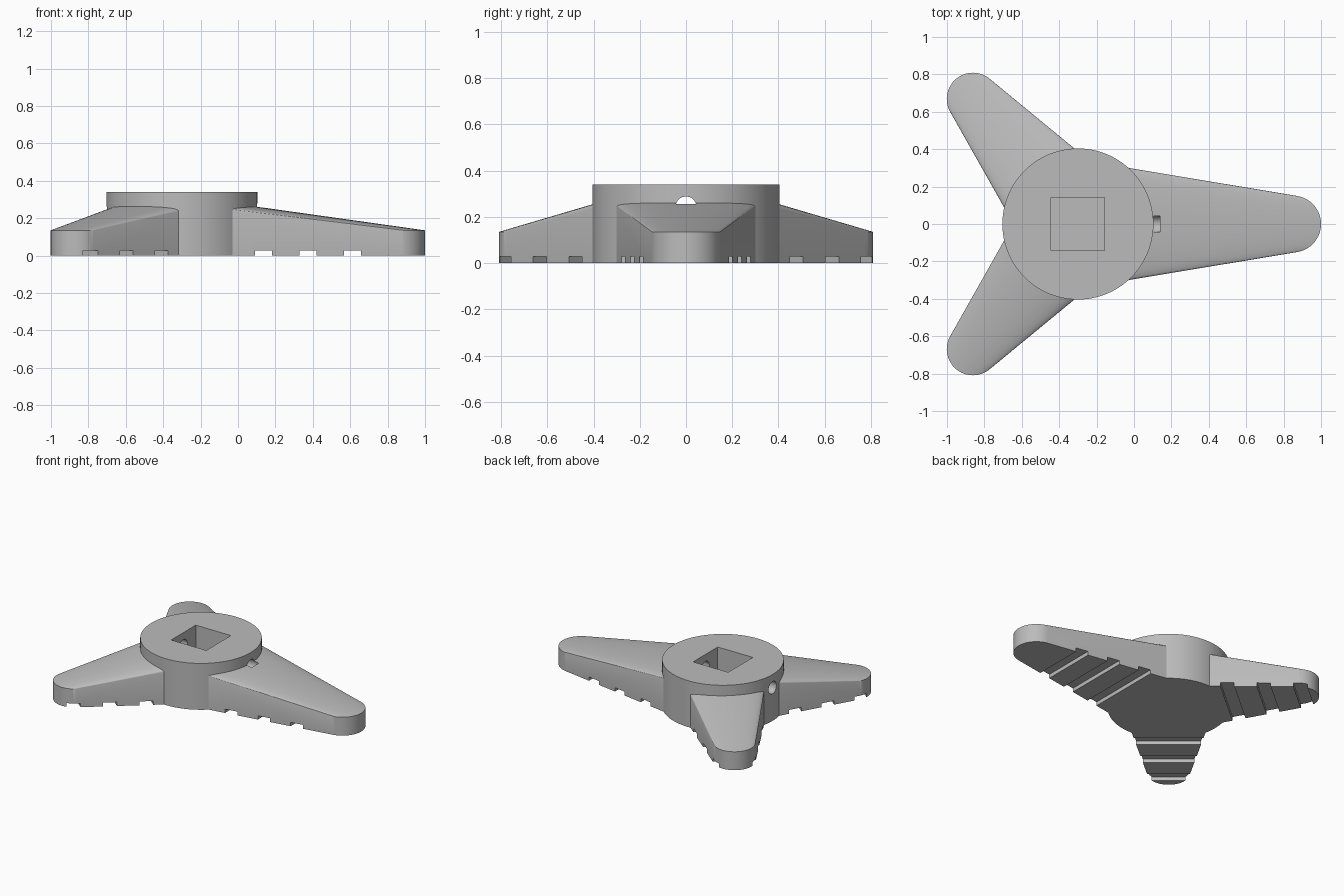
import bpy, bmesh
from math import sin, cos, asin, pi, radians
from mathutils import Matrix, Vector

if "Cube" in bpy.data.objects:
    bpy.data.objects.remove(bpy.data.objects["Cube"])

HUB = Vector((-0.3, 0, 0))

grey = bpy.data.materials.new("plain grey")
grey.use_nodes = True
grey.diffuse_color = (0.5, 0.5, 0.5, 1)
bsdf = next(n for n in grey.node_tree.nodes if n.type == "BSDF_PRINCIPLED")
bsdf.inputs["Base Color"].default_value = grey.diffuse_color


def make(name, bm):
    bmesh.ops.recalc_face_normals(bm, faces=bm.faces)
    mesh = bpy.data.meshes.new(name)
    bm.to_mesh(mesh)
    bm.free()
    mesh.materials.append(grey)
    obj = bpy.data.objects.new(name, mesh)
    bpy.context.collection.objects.link(obj)
    return obj


def box(name, centre, size, turn=0):
    bm = bmesh.new()
    mat = (Matrix.Translation(HUB) @ Matrix.Rotation(turn, 4, "Z")
           @ Matrix.Translation(centre) @ Matrix.Diagonal((*size, 1)))
    bmesh.ops.create_cube(bm, size=1, matrix=mat)
    return make(name, bm)


def cylinder(name, radius, depth, sides, mat):
    bm = bmesh.new()
    bmesh.ops.create_cone(bm, cap_ends=True, segments=sides, radius1=radius,
                          radius2=radius, depth=depth, matrix=mat)
    return make(name, bm)


def leg(name, turn, reach, tip_r, root_r, root_h, tip_h=0.135, steps=32):
    """Tapered leg whose top is a cone running from a root arc to a tip arc."""
    bm = bmesh.new()
    place = Matrix.Translation(HUB) @ Matrix.Rotation(turn, 4, "Z")
    half = pi / 2 - asin((root_r - tip_r) / reach)
    angles = [half * (2 * i / steps - 1) for i in range(steps + 1)]

    def arc(x, r, z):
        return [bm.verts.new(place @ Vector((x + r * cos(a), r * sin(a), z)))
                for a in angles]

    root, tip, foot = arc(0, root_r, root_h), arc(reach, tip_r, tip_h), arc(reach, tip_r, 0)
    heel = [bm.verts.new((root[i].co.x, root[i].co.y, 0)) for i in (0, -1)]
    for i in range(steps):
        bm.faces.new((root[i], tip[i], tip[i + 1], root[i + 1]))
        bm.faces.new((tip[i], foot[i], foot[i + 1], tip[i + 1]))
    bm.faces.new(root)
    bm.faces.new([heel[0], *foot, heel[1]])
    bm.faces.new((heel[0], foot[0], tip[0], root[0]))
    bm.faces.new((heel[1], foot[-1], tip[-1], root[-1]))
    bm.faces.new((heel[0], root[0], root[-1], heel[1]))
    return make(name, bm)


def combine(target, tool, operation):
    mod = target.modifiers.new(tool.name, "BOOLEAN")
    mod.operation, mod.solver, mod.object = operation, "EXACT", tool
    with bpy.context.temp_override(object=target, active_object=target):
        bpy.ops.object.modifier_apply(modifier=mod.name)
    bpy.data.objects.remove(tool)


# Round hub with three legs
body = cylinder("three_legged_base", 0.404, 0.34, 96,
                Matrix.Translation(HUB + Vector((0, 0, 0.17))))
turns = [0, radians(130), radians(-130)]
combine(body, leg("long_leg", turns[0], 1.148, 0.152, 0.34, 0.27), "UNION")
for turn in turns[1:]:
    combine(body, leg("short_leg", turn, 0.873, 0.14, 0.30, 0.285), "UNION")

# Square socket in the hub, open at the top
combine(body, box("socket_cutter", (0, 0, 0.32), (0.285, 0.285, 0.5)), "DIFFERENCE")

# Cross hole for a pin
start, end = -0.8, 0.14
pin = Matrix.Translation(((start + end) / 2, 0, 0.243)) @ Matrix.Rotation(pi / 2, 4, "Y")
combine(body, cylinder("pin_cutter", 0.045, end - start, 32, pin), "DIFFERENCE")

# Grip grooves across the underside of each leg
for turn in turns:
    for i in range(3):
        groove = box("groove_cutter", (0.436 + 0.238 * i, 0, 0), (0.09, 0.7, 0.056), turn)
        combine(body, groove, "DIFFERENCE")

# Smooth curved walls, sharp edges
bpy.ops.object.select_all(action="DESELECT")
body.select_set(True)
bpy.context.view_layer.objects.active = body
bpy.ops.object.shade_smooth_by_angle(angle=radians(25))
